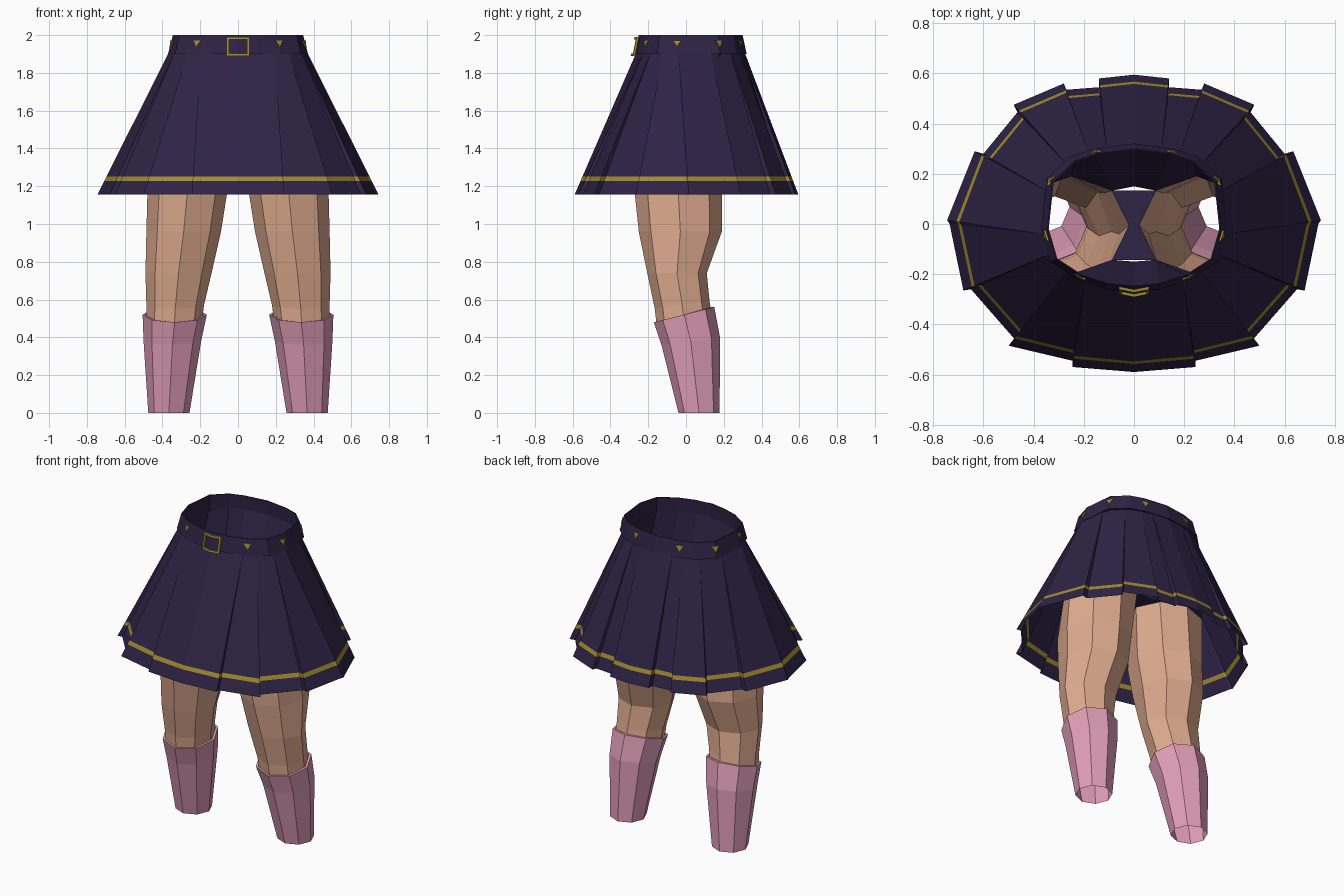
import bpy, bmesh, math
from mathutils import Vector

if "Cube" in bpy.data.objects:
    bpy.data.objects.remove(bpy.data.objects["Cube"])


def material(name, rgb):
    lin = [((c / 255 + 0.055) / 1.055) ** 2.4 for c in rgb]
    m = bpy.data.materials.new(name)
    m.diffuse_color = (*lin, 1)
    m.use_nodes = True
    m.node_tree.nodes["Principled BSDF"].inputs["Base Color"].default_value = m.diffuse_color
    return m


PURPLE = material("dark purple cloth", (46, 35, 69))
GOLD = material("gold trim", (160, 139, 45))
SKIN = material("skin", (223, 171, 143))
PINK = material("pink sock", (225, 158, 184))


def finish(name, bm, mats):
    bmesh.ops.remove_doubles(bm, verts=bm.verts, dist=0.0005)
    me = bpy.data.meshes.new(name)
    bm.to_mesh(me)
    bm.free()
    ob = bpy.data.objects.new(name, me)
    for m in mats:
        me.materials.append(m)
    bpy.context.collection.objects.link(ob)
    return ob


def full_ring(half):
    """Close a right-hand outline (front centre to back centre) by mirroring."""
    return half + [(-p[0],) + tuple(p[1:]) for p in reversed(half[1:-1])]


def loft(bm, rings, row_mats=None):
    rows = [[bm.verts.new(p) for p in r] for r in rings]
    n = len(rows[0])
    for k, (a, b) in enumerate(zip(rows, rows[1:])):
        for i in range(n):
            j = (i + 1) % n
            f = bm.faces.new((a[i], a[j], b[j], b[i]))
            f.material_index = row_mats[k] if row_mats else 0


def octagon(x0, x1, y0, y1, z, tilt=0):
    """Eight-sided ring inside the given limits, raised at the back by tilt."""
    pts = []
    for i in range(8):
        c, s = math.cos(i * math.pi / 4), math.sin(i * math.pi / 4)
        pts.append(((x0 + x1) / 2 + (x1 - x0) / 2 * c,
                    (y0 + y1) / 2 + (y1 - y0) / 2 * s, z + tilt * s))
    return pts


# Pleated skirt: hem outline and the matching waist outline, stepped at each pleat
pleats = [(0, -.59, 0, -.262), (.245, -.57, .195, -.225), (.245, -.545, .195, -.225),
          (.50, -.485, .265, -.185), (.475, -.46, .265, -.185), (.65, -.26, .335, -.12),
          (.68, -.265, .335, -.12), (.735, 0, .365, -.04), (.745, .015, .365, -.04),
          (.635, .29, .345, .13), (.60, .28, .345, .13), (.465, .445, .265, .235),
          (.48, .475, .265, .235), (.28, .56, .18, .28), (.27, .535, .18, .28),
          (.14, .545, .11, .298), (.14, .58, .11, .298), (0, .595, 0, .31)]
rings = []
for z in (1.155, 1.228, 1.252, 1.91):
    t = (z - 1.155) / (1.91 - 1.155)
    rings.append(full_ring([(hx + (wx - hx) * t, hy + (wy - hy) * t, z)
                            for hx, hy, wx, wy in pleats]))
bm = bmesh.new()
loft(bm, rings, [0, 1, 0])
finish("skirt", bm, [PURPLE, GOLD])

# Belt
belt_half = [(0, -.25), (.10, -.24), (.21, -.205), (.31, -.14), (.345, -.02),
             (.325, .17), (.24, .25), (.15, .28), (0, .30)]


def belt_ring(scale, z):
    return [(x * scale, .02 + (y - .02) * scale, z) for x, y in full_ring(belt_half)]


bm = bmesh.new()
loft(bm, [belt_ring(1.03, 1.9), belt_ring(1.075, 1.9), belt_ring(1.0, 2.0),
          belt_ring(.985, 2.0), belt_ring(1.0, 1.9)])
finish("belt", bm, [PURPLE])

# Belt buckle: a square frame, bent slightly at the middle
bm = bmesh.new()
for side in (1, -1):
    for cx, cz, sx, sz in ((.03, 1.984, .06, .012), (.03, 1.896, .06, .012),
                           (.054, 1.94, .012, .1)):
        for v in bmesh.ops.create_cube(bm, size=1)["verts"]:
            x, z = cx + v.co.x * sx, cz + v.co.z * sz
            v.co = (side * x, -.277 + x * .2 - (1.94 - z) * .2 + v.co.y * .012, z)
bmesh.ops.recalc_face_normals(bm, faces=bm.faces)
finish("belt_buckle", bm, [GOLD])

# Triangular belt studs, sloped with the belt
bm = bmesh.new()
for px, py in ((.21, -.205), (.343, -.045), (.325, .17), (.15, .28)):
    for side in (1, -1):
        n = Vector((side * px / .36 ** 2, (py - .02) / .28 ** 2, 0)).normalized()
        t = Vector((-n.y, n.x, 0))

        def corner(u, z, out):
            s = 1 + (2 - z) * .75
            return bm.verts.new(Vector((side * px * s, .02 + (py - .02) * s, z))
                                + t * u + n * out)
        tri = [(-.022, 1.972), (.022, 1.972), (0, 1.938)]
        inner = [corner(u, z, -.006) for u, z in tri]
        outer = [corner(u, z, .003) for u, z in tri]
        bm.faces.new(outer)
        for i in range(3):
            j = (i + 1) % 3
            bm.faces.new((inner[i], inner[j], outer[j], outer[i]))
bmesh.ops.recalc_face_normals(bm, faces=bm.faces)
finish("belt_studs", bm, [GOLD])

# Inner shorts: waist to leg openings, with a strip between the legs
LEG_TOP = (.02, .48, -.2, .19, 1.45)
top = octagon(*LEG_TOP)
front_mid, back_mid = (0, -.15, 1.45), (0, .15, 1.45)
lower_half = [front_mid] + [top[i] for i in (5, 6, 7, 0, 1, 2, 3)] + [back_mid]
bm = bmesh.new()
loft(bm, [full_ring(lower_half), belt_ring(1.0, 1.91)])
for a, b in ((5, 4), (4, 3)):
    quad = [top[a], top[b]] + [(-top[i][0],) + top[i][1:] for i in (b, a)]
    bm.faces.new([bm.verts.new(p) for p in reversed(quad)])
finish("inner_shorts", bm, [PURPLE])

# Legs and socks: open eight-sided tubes
leg_rows = [(.19, .485, -.155, .135, .49, .035), (.18, .485, -.165, .125, .57, .02),
            (.14, .49, -.205, .11, .74, 0), (.09, .485, -.25, .19, .96, 0),
            (.06, .48, -.27, .19, 1.15, 0), LEG_TOP]
sock_rows = [(.257, .475, -.04, .178, 0), (.195, .50, -.13, .18, .38, .02),
             (.165, .505, -.17, .15, .52, .04), (.18, .49, -.155, .135, .52, .04)]
for side, label in ((1, "right"), (-1, "left")):
    for part, rows, mat in (("leg", leg_rows, SKIN), ("sock", sock_rows, PINK)):
        bm = bmesh.new()
        tube = []
        for r in rows:
            pts = octagon(*r)
            if side < 0:
                pts = [(-x, y, z) for x, y, z in reversed(pts)]
            tube.append(pts)
        loft(bm, tube)
        finish(f"{label}_{part}", bm, [mat])
